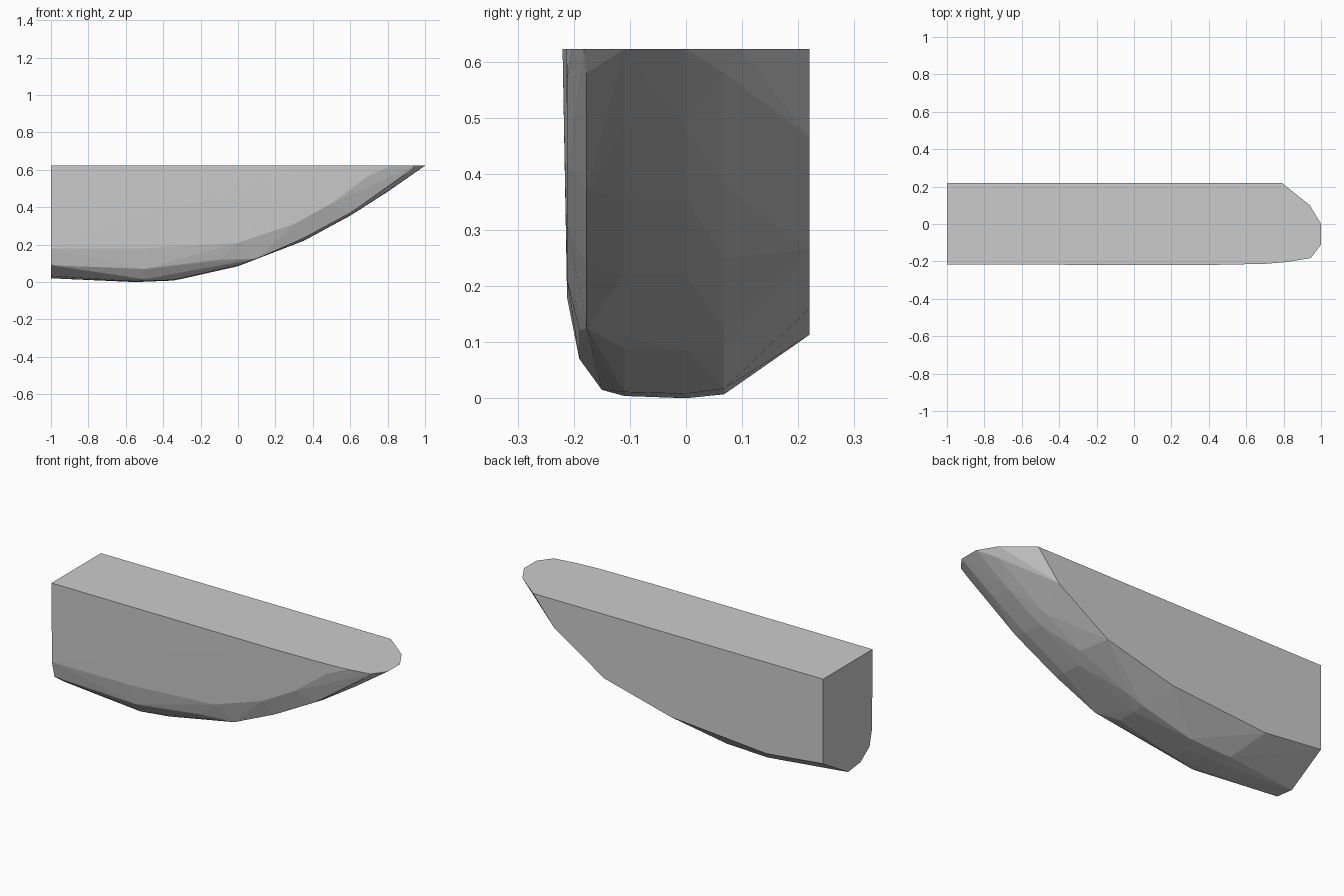
import bpy, bmesh

if "Cube" in bpy.data.objects:
    bpy.data.objects.remove(bpy.data.objects["Cube"])

# Lengthwise rails of the half hull: y position -> (x, z) points, stern to bow
rails = {
    0.22: [(-1, .15), (-.65, .113), (-.06, .16), (.35, .265), (.66, .465), (.79, .622)],
    0.068: [(-1, .06), (-.55, .007), (-.3, .017), (0, .09), (.1, .125), (.4, .25), (.62, .38), (.92, .58)],
    0.0: [(-1, .02), (-.55, 0), (-.35, .008), (0, .085), (.35, .22), (.6, .355), (.8, .483), (1, .622)],
    -0.11: [(-1, .033), (-.55, .004), (-.35, .011), (0, .088), (.35, .222), (.6, .357), (.8, .485), (1, .622)],
    -0.15: [(-.5, .015)],
    -0.177: [(.1, .125), (.35, .235), (.6, .37), (.9, .58)],
    -0.19: [(-1, .09), (-.5, .07), (-.1, .12)],
    -0.212: [(-1, .18), (-.5, .18), (0, .21), (.3, .31), (.5, .42), (.7, .57)],
}

# Deck outline on the flat top
deck = [(-1, .22), (.79, .22), (.94, .1), (1, 0), (1, -.1), (.945, -.182),
        (.82, -.203), (.7, -.213), (.35, -.22), (-1, -.216)]

points = [(x, y, z) for y, rail in rails.items() for x, z in rail]
points += [(x, y, .622) for x, y in deck]

# The solid is convex: wrap the rails and deck in one skin
bm = bmesh.new()
for p in points:
    bm.verts.new(p)
res = bmesh.ops.convex_hull(bm, input=bm.verts)
loose = {g for g in res["geom_interior"] + res["geom_unused"] if isinstance(g, bmesh.types.BMVert)}
bmesh.ops.delete(bm, geom=list(loose), context='VERTS')
bmesh.ops.dissolve_limit(bm, angle_limit=.01, verts=bm.verts, edges=bm.edges)
bmesh.ops.recalc_face_normals(bm, faces=bm.faces)

mesh = bpy.data.meshes.new("half_hull")
bm.to_mesh(mesh)
bm.free()
hull = bpy.data.objects.new("half_hull", mesh)
bpy.context.collection.objects.link(hull)
